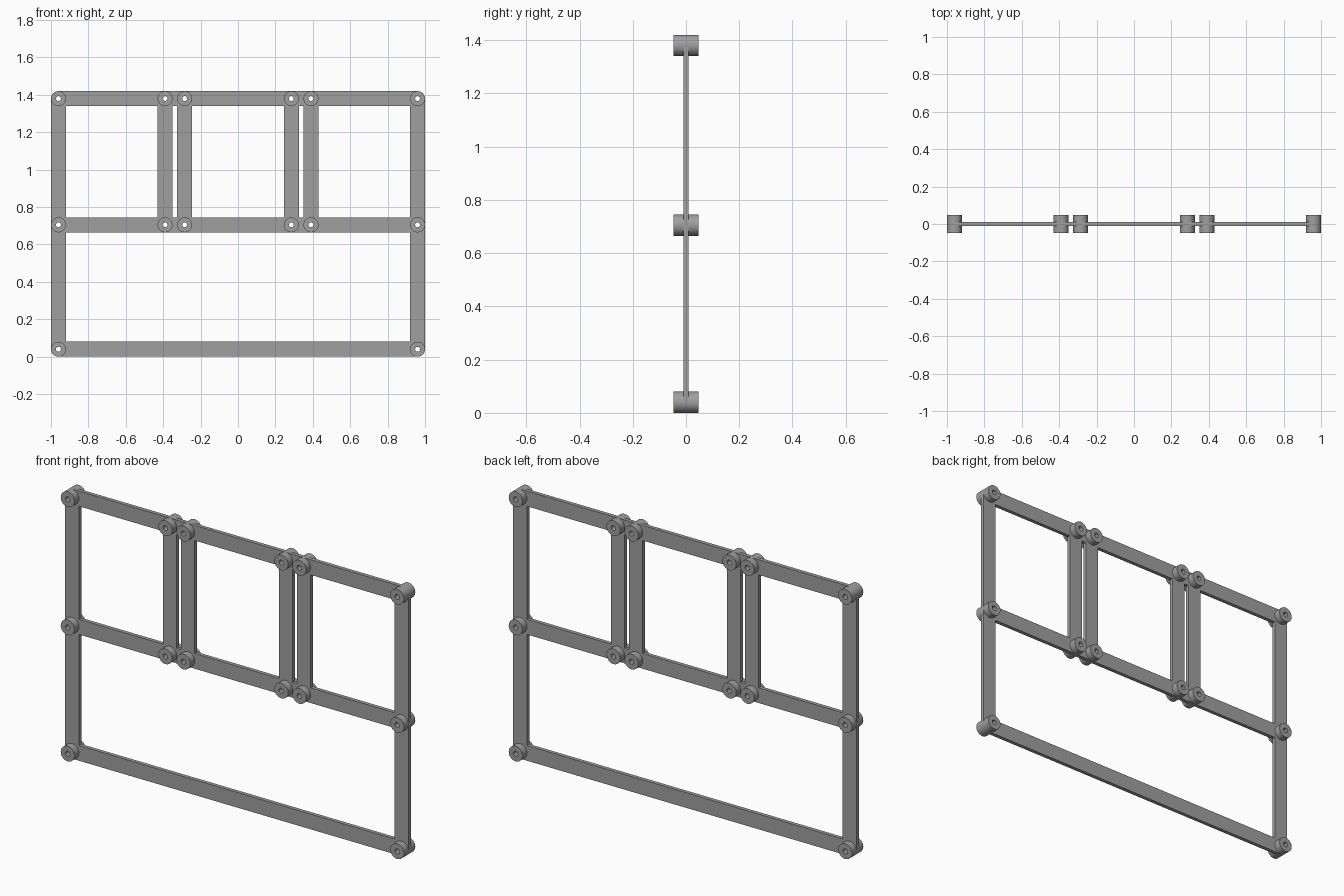
import bpy
import bmesh
from math import sin, cos, pi
from mathutils import Vector

if "Cube" in bpy.data.objects:
    bpy.data.objects.remove(bpy.data.objects["Cube"], do_unlink=True)

R = 0.04           # tube radius and half width of the bars
HOLE = 0.013       # pin hole radius
TUBE_HALF = 0.047  # half length of the tubes
BAR_HALF = 0.01    # half thickness of the bars
LOW, MID, TOP = 0.04, 0.705, 1.38
OUTER, POST_A, POST_B = 0.96, 0.39, 0.285

grey = bpy.data.materials.new("mid grey")
grey.use_nodes = True
colour = (0.35, 0.35, 0.35, 1)
grey.diffuse_color = colour
grey.node_tree.nodes["Principled BSDF"].inputs["Base Color"].default_value = colour


def finish(name, bm):
    bmesh.ops.recalc_face_normals(bm, faces=bm.faces)
    mesh = bpy.data.meshes.new(name)
    bm.to_mesh(mesh)
    bm.free()
    mesh.materials.append(grey)
    obj = bpy.data.objects.new(name, mesh)
    bpy.context.collection.objects.link(obj)
    bpy.ops.object.select_all(action="DESELECT")
    bpy.context.view_layer.objects.active = obj
    obj.select_set(True)
    bpy.ops.object.shade_smooth_by_angle(angle=pi / 6)
    return obj


def add_segment(bm, a, b):
    """Flat strip between two joints, with a round notch around each pin hole."""
    a, b = Vector((a[0], 0, a[1])), Vector((b[0], 0, b[1]))
    along = (b - a).normalized()
    across = Vector((-along.z, 0, along.x))
    notch = [k * pi / 12 for k in range(13)]
    pts = []
    for centre, d, side in ((a, along, across), (b, -along, -across)):
        pts.append(centre + side * R)
        pts += [centre + (side * cos(t) + d * sin(t)) * R * 0.6 for t in notch]
        pts.append(centre - side * R)
    shift = Vector((0, BAR_HALF, 0))
    face = bm.faces.new([bm.verts.new(p - shift) for p in pts])
    moved = bmesh.ops.extrude_face_region(bm, geom=[face], use_keep_orig=True)
    verts = [g for g in moved["geom"] if isinstance(g, bmesh.types.BMVert)]
    bmesh.ops.translate(bm, verts=verts, vec=shift * 2)


def make_bar(name, joints):
    bm = bmesh.new()
    for a, b in zip(joints, joints[1:]):
        add_segment(bm, a, b)
    return finish(name, bm)


def make_tube(name, x, z, sides=40):
    """Hollow pin sleeve running front to back."""
    bm = bmesh.new()
    loops = []
    for r, y in ((R, -TUBE_HALF), (R, TUBE_HALF), (HOLE, TUBE_HALF), (HOLE, -TUBE_HALF)):
        loops.append([bm.verts.new((x + r * cos(2 * pi * k / sides), y,
                                    z + r * sin(2 * pi * k / sides)))
                      for k in range(sides)])
    for i in range(4):
        p, q = loops[i], loops[(i + 1) % 4]
        for k in range(sides):
            n = (k + 1) % sides
            bm.faces.new((p[k], p[n], q[n], q[k]))
    return finish(name, bm)


# Horizontal rails
xs = (-OUTER, -POST_A, -POST_B, POST_B, POST_A, OUTER)
make_bar("bottom_rail", [(-OUTER, LOW), (OUTER, LOW)])
make_bar("middle_rail", [(x, MID) for x in xs])
make_bar("top_rail", [(x, TOP) for x in xs])

# Posts and joint sleeves
for side, s in (("left", 1), ("right", -1)):
    for part, x in (("side_post", OUTER), ("outer_divider", POST_A), ("inner_divider", POST_B)):
        levels = {"middle": MID, "top": TOP}
        if part == "side_post":
            levels = {"bottom": LOW, **levels}
        make_bar(f"{side}_{part}", [(s * x, z) for z in levels.values()])
        for level, z in levels.items():
            make_tube(f"{side}_{part}_{level}_sleeve", s * x, z)
